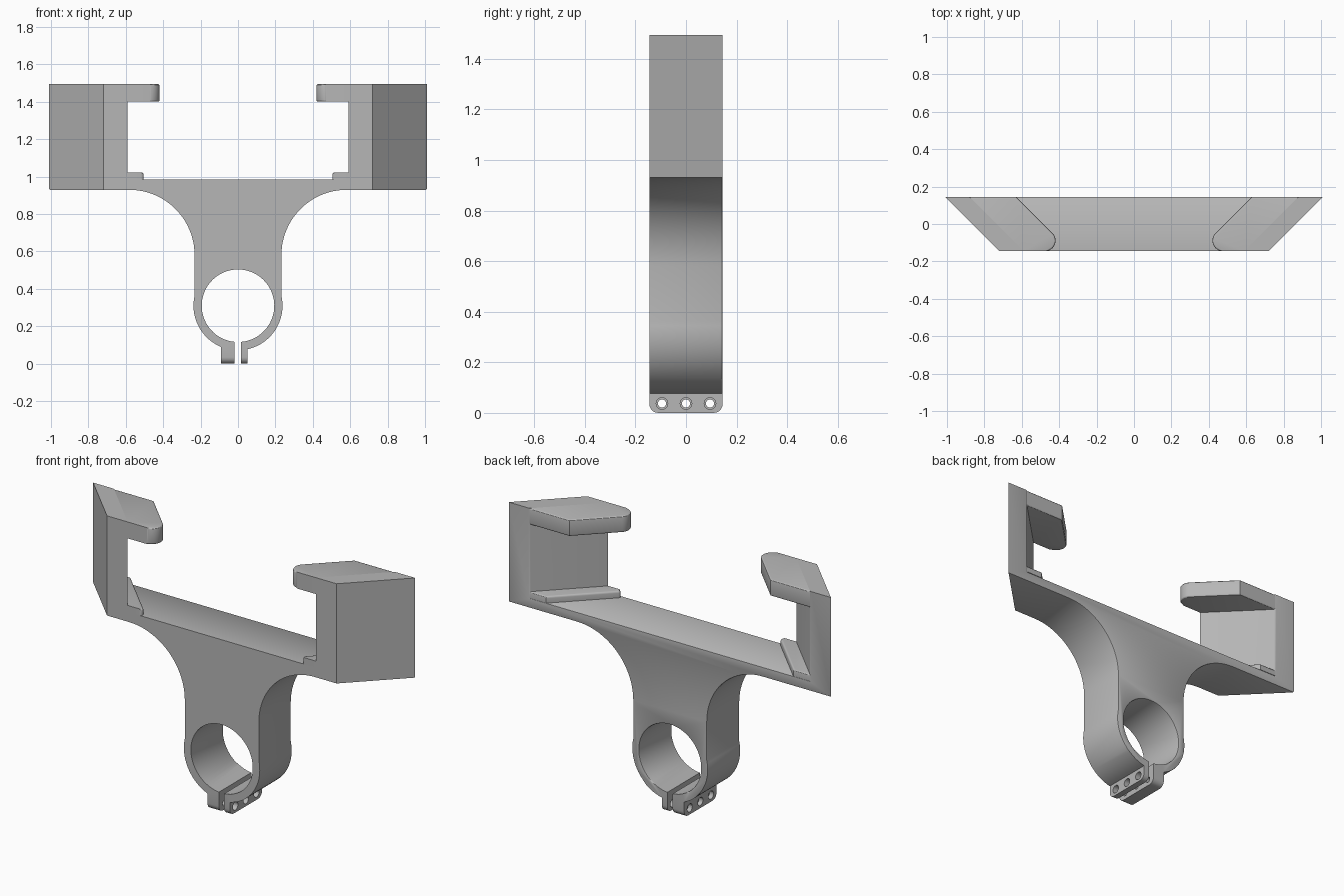
import bpy, bmesh
from math import sin, cos, pi, asin, acos, radians
from mathutils import Matrix

cube = bpy.data.objects.get("Cube")
if cube:
    bpy.data.objects.remove(cube, do_unlink=True)

HALF = 0.145                 # half depth
RING_Z, R_OUT, R_IN = 0.31, 0.238, 0.194
STEM, FILLET = 0.232, 0.35   # stem half width, shoulder radius
FLOOR, DECK, TOP = 0.93, 0.985, 1.495
WALL_IN, WALL_OUT = 0.59, 0.72

grey = bpy.data.materials.new("mid_grey")
grey.use_nodes = True
colour = (0.47, 0.47, 0.47, 1)
grey.diffuse_color = colour
grey.node_tree.nodes["Principled BSDF"].inputs["Base Color"].default_value = colour


def arc(cx, cy, r, a0, a1, n):
    return [(cx + r * cos(a0 + (a1 - a0) * i / n), cy + r * sin(a0 + (a1 - a0) * i / n))
            for i in range(n + 1)]


def prism(points, vector):
    """Closed prism from 3D outline points swept along a vector."""
    bm = bmesh.new()
    face = bm.faces.new([bm.verts.new(p) for p in points])
    new = bmesh.ops.extrude_face_region(bm, geom=[face], use_keep_orig=True)["geom"]
    bmesh.ops.translate(bm, vec=vector, verts=[g for g in new if isinstance(g, bmesh.types.BMVert)])
    bmesh.ops.recalc_face_normals(bm, faces=bm.faces)
    return bm


def round_edges(bm, edges, size, segments):
    bmesh.ops.bevel(bm, geom=edges, offset=size, offset_type='OFFSET',
                    segments=segments, profile=0.5, affect='EDGES')


def middle(edge):
    return (edge.verts[0].co + edge.verts[1].co) / 2


def make_object(name, bm):
    mesh = bpy.data.meshes.new(name)
    bm.to_mesh(mesh)
    bm.free()
    obj = bpy.data.objects.new(name, mesh)
    bpy.context.collection.objects.link(obj)
    mesh.materials.append(grey)
    return obj


def activate(obj):
    bpy.ops.object.select_all(action='DESELECT')
    obj.select_set(True)
    bpy.context.view_layer.objects.active = obj


def half_outline(tab):
    """Outside edge of one half, from tab foot up to deck."""
    start = -acos(tab / R_OUT)
    end = acos(STEM / R_OUT)
    pts = [(tab, 0)] + arc(0, RING_Z, R_OUT, start, end, 20)
    pts += arc(STEM + FILLET, FLOOR - FILLET, FILLET, pi, pi / 2, 20)
    return pts + [(WALL_OUT, FLOOR), (WALL_OUT, TOP), (WALL_IN, TOP), (WALL_IN, DECK)]


# Bracket body: deck, walls, stem and split clamp ring in one outline
slot_l, slot_r = 0.018, 0.015
bore = arc(0, RING_Z, R_IN, 1.5 * pi - asin(slot_l / R_IN),
           -pi / 2 + asin(slot_r / R_IN), 56)
outline = half_outline(0.05)
outline += [(-x, z) for x, z in reversed(half_outline(0.09))]
outline += [(-slot_l, 0)] + bore + [(slot_r, 0)]
bm = prism([(x, -HALF, z) for x, z in outline], (0, 2 * HALF, 0))

# Splay the walls outward toward the back
for v in bm.verts:
    if v.co.y > 0 and abs(v.co.x) > 0.585:
        v.co.x += 2 * HALF * (1 if v.co.x > 0 else -1)

# Rounded feet of the clamp tabs
feet = [e for e in bm.edges if all(v.co.z < 0.001 for v in e.verts)
        and abs(e.verts[0].co.y - e.verts[1].co.y) < 0.001]
round_edges(bm, feet, 0.035, 5)

# Softened back rim
rim = [e for e in bm.edges if all(v.co.y > HALF - 0.001 for v in e.verts)
       and middle(e).z > 0.14 and abs(middle(e).x) < 0.9]
round_edges(bm, rim, 0.006, 2)
body = make_object("bracket_body", bm)

# Screw holes through the tabs, wider at both outer sides
for radius, spans in ((0.023, ((-0.2, -0.065), (0, 0.2))), (0.016, ((-0.1, 0.03),))):
    bm = bmesh.new()
    for x0, x1 in spans:
        for y in (-0.095, 0, 0.095):
            place = Matrix.Translation(((x0 + x1) / 2, y, 0.037)) @ Matrix.Rotation(pi / 2, 4, 'Y')
            bmesh.ops.create_cone(bm, cap_ends=True, segments=20, radius1=radius,
                                  radius2=radius, depth=x1 - x0, matrix=place)
    cutter = make_object("hole_cutter", bm)
    cutter.hide_render = True
    mod = body.modifiers.new("holes", 'BOOLEAN')
    mod.operation = 'DIFFERENCE'
    mod.solver = 'EXACT'
    mod.object = cutter
    activate(body)
    bpy.ops.object.modifier_apply(modifier=mod.name)
    bpy.data.objects.remove(cutter, do_unlink=True)


def wall_shelf(name, width, radius, z0, z1, soft, keep_bottom):
    """Shelf running along the splayed inner wall, with a rounded front nose."""
    tip = WALL_IN - width
    centre = tip + radius / (2 ** 0.5 - 1)
    nose = arc(centre, radius - HALF, radius, 1.5 * pi, 0.75 * pi, 12)
    plan = [(WALL_IN + 2 * HALF, HALF), (WALL_IN, -HALF)] + nose + [(tip + 2 * HALF, HALF)]
    bm = prism([(x, y, z0) for x, y in plan], (0, 0, z1 - z0))
    wall_line = WALL_IN + HALF
    edges = []
    for e in bm.edges:
        m = middle(e)
        level = abs(e.verts[0].co.z - e.verts[1].co.z) < 0.001
        if level and m.x - m.y < wall_line - 0.01 and m.y > 0.001 - HALF:
            if m.z > z0 + 0.001 or not keep_bottom:
                edges.append(e)
    round_edges(bm, edges, soft, 3)
    obj = make_object(name, bm)
    obj.modifiers.new("both_sides", 'MIRROR')
    return obj


# Top lips and low ledges on both walls
lips = wall_shelf("top_lips", 0.25, 0.056, 1.402, TOP, 0.009, False)
ledges = wall_shelf("deck_ledges", 0.105, 0.014, DECK, 1.022, 0.01, True)

for obj in (body, lips, ledges):
    activate(obj)
    bpy.ops.object.shade_smooth_by_angle(angle=radians(30))
